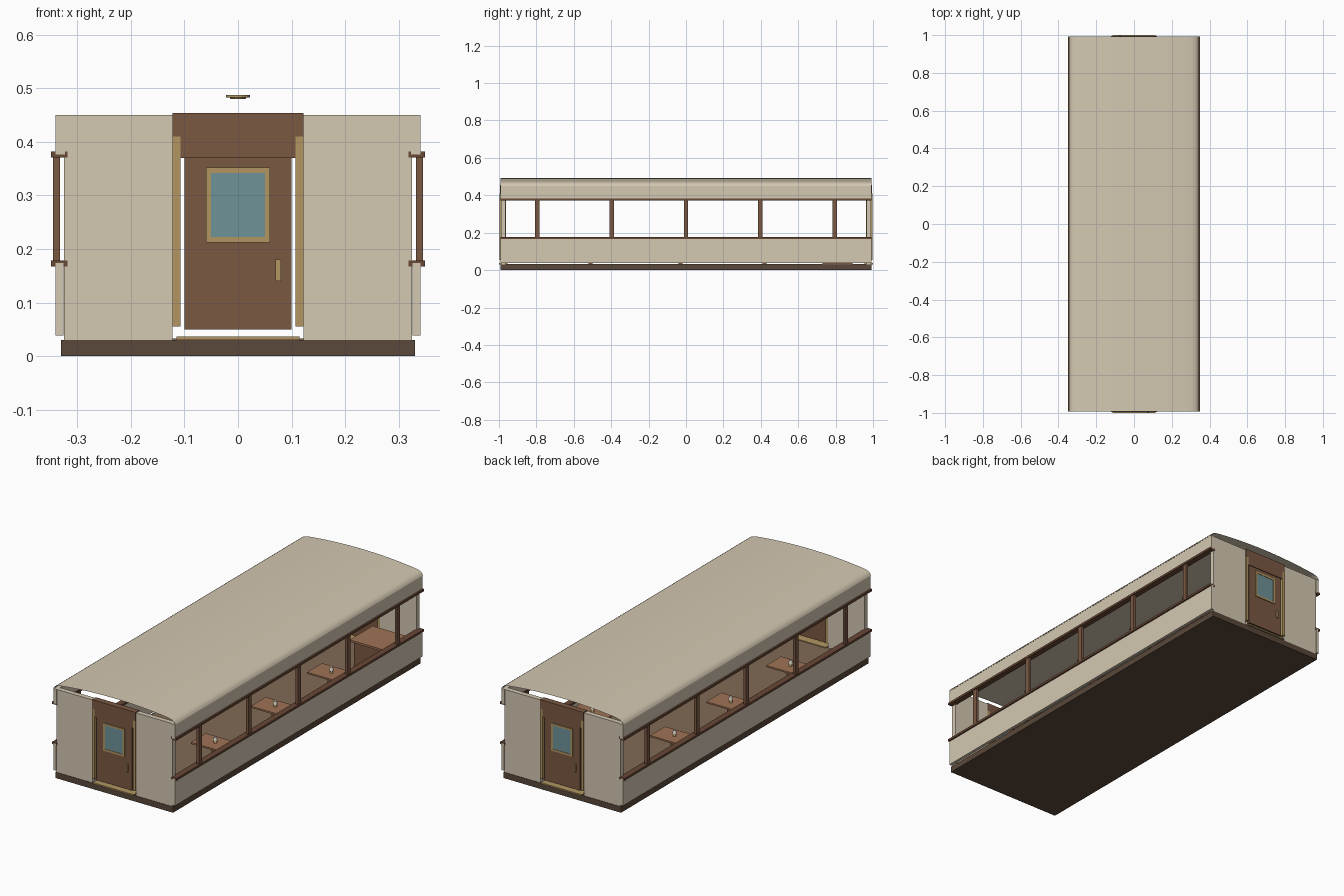
import bpy, bmesh, math

if "Cube" in bpy.data.objects:
    bpy.data.objects.remove(bpy.data.objects["Cube"])

# Materials (sRGB 0-255 in, linear diffuse out)
def mat(name, r, g, b):
    m = bpy.data.materials.new(name)
    m.diffuse_color = [((c / 255 + 0.055) / 1.055) ** 2.4 for c in (r, g, b)] + [1]
    m.use_nodes = True
    m.node_tree.nodes["Principled BSDF"].inputs["Base Color"].default_value = m.diffuse_color
    return m

CREAM = mat("cream_paint", 212, 200, 178)
WOOD = mat("dark_wood", 122, 88, 66)
TRIM = mat("rail_wood", 105, 72, 54)
BRASS = mat("brass", 178, 150, 98)
GLASS = mat("door_glass", 110, 146, 152)
BASE = mat("underframe", 90, 72, 58)
CARPET = mat("carpet", 128, 106, 86)
TABLE = mat("table_wood", 160, 115, 85)
LAMP = mat("lamp_shade", 225, 218, 205)

def finish(name, bm, material):
    me = bpy.data.meshes.new(name)
    bm.to_mesh(me)
    bm.free()
    me.materials.append(material)
    ob = bpy.data.objects.new(name, me)
    bpy.context.collection.objects.link(ob)
    return ob

# Box from min/max ranges
def box(name, x, y, z, material):
    bm = bmesh.new()
    bmesh.ops.create_cube(bm, size=1)
    for v in bm.verts:
        v.co = [lo_hi[0] if c < 0 else lo_hi[1]
                for c, lo_hi in zip(v.co, (sorted(x), sorted(y), sorted(z)))]
    return finish(name, bm, material)

def cone(name, x, y, z0, z1, r0, r1, material, n=12):
    bm = bmesh.new()
    bmesh.ops.create_cone(bm, cap_ends=True, segments=n, radius1=r0, radius2=r1, depth=z1 - z0)
    bmesh.ops.translate(bm, verts=bm.verts, vec=(x, y, (z0 + z1) / 2))
    return finish(name, bm, material)

# Floor
box("underframe", (-.33, .33), (-.992, .992), (0, .03), BASE)
box("carpet", (-.322, .322), (-.965, .965), (.03, .033), CARPET)

# Long sides: lower wall, upper wall, rails, posts
for s, side in ((1, "right"), (-1, "left")):
    box(side + "_lower_wall", (s * .326, s * .341), (-.992, .992), (.038, .174), CREAM)
    box(side + "_upper_wall", (s * .323, s * .341), (-.992, .992), (.376, .45), CREAM)
    for nm, z in (("sill", .167), ("head", .371)):
        box(f"{side}_{nm}_rail", (s * .318, s * .349), (-.992, .992), (z, z + .011), TRIM)
    for i in range(5):
        y = (i - 2) * .397
        box(f"{side}_window_post_{i}", (s * .332, s * .345), (y - .012, y + .012), (.175, .375), WOOD)

# Ends: wall panels, door, frame, header, threshold
for e, end in ((-1, "front"), (1, "back")):
    def part(name, x, y, z, m):
        return box(f"{end}_{name}", x, (e * y[0], e * y[1]), z, m)
    for s in (-1, 1):
        part("end_wall", (s * .122, s * .325), (.965, .99), (.03, .45), CREAM)
        part("door_jamb", (s * .107, s * .122), (.963, .996), (.055, .41), BRASS)
        part("window_frame_side", (s * .05, s * .06), (.972, .995), (.212, .352), BRASS)
    part("door_header", (-.122, .122), (.964, .995), (.37, .454), WOOD)
    part("door", (-.1, .1), (.974, .991), (.05, .37), WOOD)
    part("door_glass", (-.05, .05), (.973, .993), (.222, .343), GLASS)
    for z in (.212, .342):
        part("window_frame_bar", (-.06, .06), (.972, .995), (z, z + .01), BRASS)
    part("door_handle", (.07 * -e, .08 * -e), (.988, .998), (.14, .18), BRASS)
    part("threshold", (-.115, .115), (.955, 1.0), (.03, .037), BRASS)

# Curved roof sheet
half = [(.343, .449), (.337, .46), (.326, .468), (.305, .474)]
crown = [(.305 * (1 - k / 8), .474 + .018 * (1 - (1 - k / 8) ** 2)) for k in range(1, 9)]
right = half + crown
profile = right + [(-x, z) for x, z in reversed(right[:-1])]
bm = bmesh.new()
rows = [[bm.verts.new((x, y, z)) for x, z in profile] for y in (-.992, .992)]
for i in range(len(profile) - 1):
    bm.faces.new((rows[0][i], rows[1][i], rows[1][i + 1], rows[0][i + 1]))
bmesh.ops.recalc_face_normals(bm, faces=bm.faces)
for f in bm.faces:
    if f.normal.z < 0:
        f.normal_flip()
    f.smooth = True
finish("roof", bm, CREAM)

# Dining tables with a small lamp each, both sides
for s in (-1, 1):
    for y in (-.51, -.03, .42):
        box("table_top", (s * .135, s * .325), (y - .06, y + .06), (.136, .144), TABLE)
        box("table_leg", (s * .215, s * .235), (y - .01, y + .01), (.033, .136), WOOD)
        cone("lamp_base", s * .23, y, .144, .158, .008, .005, BRASS)
        cone("lamp_shade", s * .23, y, .156, .174, .011, .007, LAMP)

# Service counter at the back right
box("counter_body", (.14, .318), (.73, .89), (.033, .16), WOOD)
box("counter_top", (.125, .322), (.715, .9), (.16, .17), TABLE)

# Ceiling lights
for i in range(5):
    y = (i - 2) * .397
    cone("ceiling_light_plate", 0, y, .483, .487, .022, .022, BRASS, 16)
    cone("ceiling_light_bowl", 0, y, .480, .483, .014, .016, BRASS, 16)
